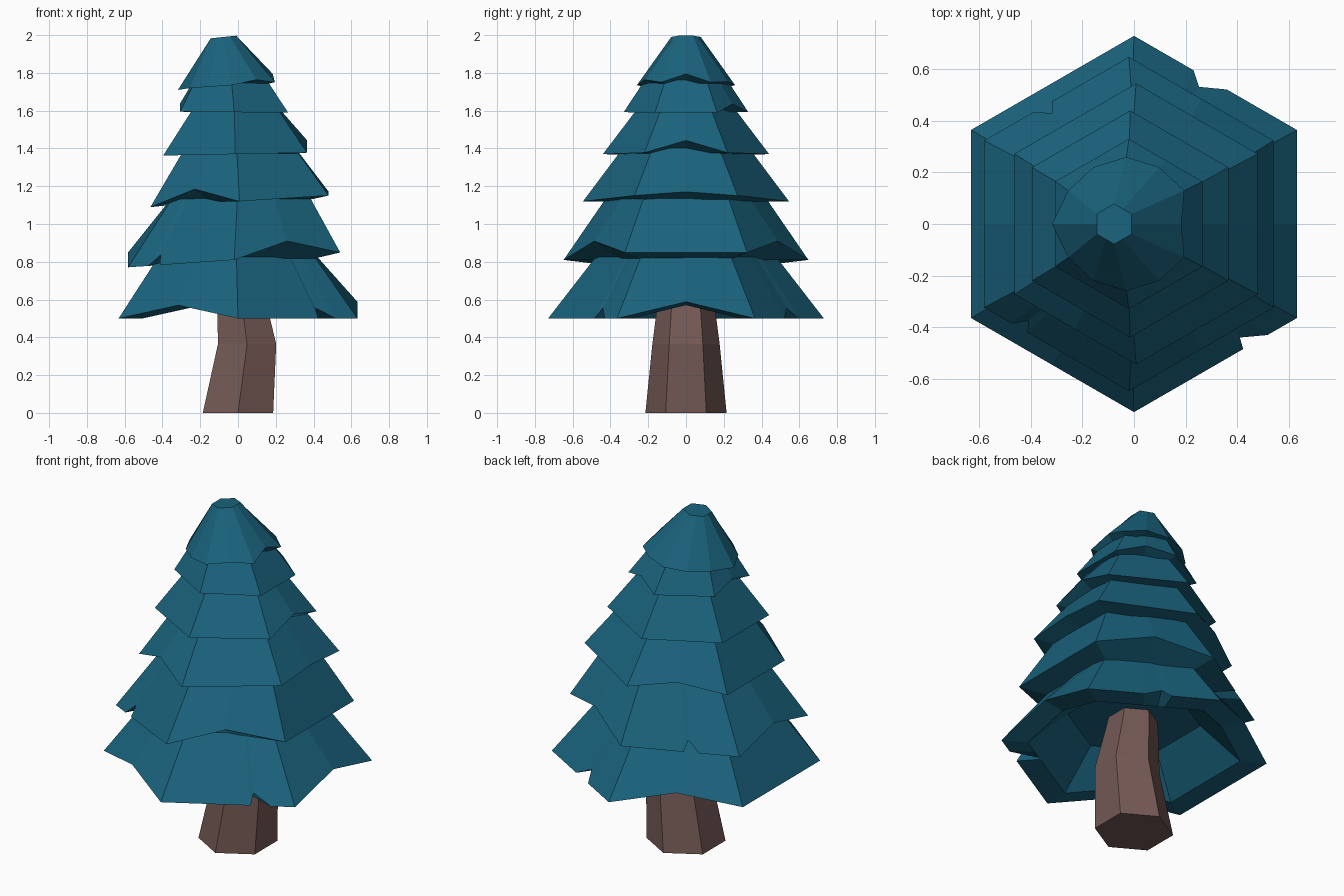
import bpy, bmesh
from math import sin, cos, radians
from mathutils import Vector

if "Cube" in bpy.data.objects:
    bpy.data.objects.remove(bpy.data.objects["Cube"])


def material(name, rgb):
    m = bpy.data.materials.new(name)
    m.diffuse_color = (*rgb, 1)
    m.use_nodes = True
    m.node_tree.nodes["Principled BSDF"].inputs["Base Color"].default_value = m.diffuse_color
    return m


FOLIAGE = material("foliage_blue", (0.01, 0.125, 0.205))
BARK = material("bark_brown", (0.175, 0.10, 0.09))


def loft(name, rings, mat):
    """Skin equal-length rings in order and cap both ends, with flat faces."""
    bm = bmesh.new()
    vs = [[bm.verts.new(p) for p in ring] for ring in rings]
    n = len(vs[0])
    for a, b in zip(vs, vs[1:]):
        for i in range(n):
            j = (i + 1) % n
            bm.faces.new((a[i], a[j], b[j], b[i]))
    bm.faces.new(vs[0][::-1])
    bm.faces.new(vs[-1])
    bmesh.ops.recalc_face_normals(bm, faces=bm.faces)
    me = bpy.data.meshes.new(name)
    bm.to_mesh(me)
    bm.free()
    me.materials.append(mat)
    ob = bpy.data.objects.new(name, me)
    bpy.context.collection.objects.link(ob)
    return ob


def corner(k):
    a = radians(60 * k - 30)
    return Vector((cos(a), sin(a), 0))


def tier(name, base, top, tilt, lifts, notches={}, push=(1,) * 6, lip_size=0.7):
    """Hexagonal skirt; base/top = (centre x, radius, z), one lift per side,
    notches = {side: (start, tip, end)} along that side's rim."""
    (bx, br, bz), (tx, tr, tz) = base, top
    h = tz - bz
    outer, lip, inner, upper = [], [], [], []
    for k in range(6):
        cuts = notches.get(k, ())
        stops = {0.0, *cuts}
        if lifts[k] or push[k] != 1:
            stops.add(0.5)
        for t in sorted(stops):
            flat = corner(k).lerp(corner(k + 1), t)
            arch = 1 - abs(2 * t - 1)
            d = flat * (1 + (push[k] - 1) * arch)
            z = bz + lifts[k] * arch + tilt * br * d.x
            r = br
            if cuts and t == cuts[1]:      # notch tip slides up the wall
                r -= 0.05 * br / 0.7
                z += 0.055
            outer.append((bx + r * d.x, r * d.y, z))
            # level underside, then a hollow rising inside
            lz = bz + lifts[k] * arch * 0.8 * (lip_size > 0.7)
            lip.append((bx + br * flat.x * lip_size, br * flat.y * lip_size, lz))
            inner.append((bx + br * flat.x * 0.5, br * flat.y * 0.5, bz + h * 0.5))
            upper.append((tx + tr * flat.x, tr * flat.y, tz + tilt * 1.5 * tr * flat.x))
    return loft(name, [inner, lip, outer, upper], FOLIAGE)


# Trunk: six-sided with a bend
trunk = [(0, 0.215, 0), (0.048, 0.178, 0.365), (0.015, 0.145, 0.62), (0, 0.12, 0.8)]
loft("trunk", [[(x + r * corner(k).x, r * corner(k).y, z) for k in range(6)]
               for x, r, z in trunk], BARK)

# Foliage tiers, bottom to top; sides run anticlockwise from +x
tier("foliage_tier_1", (0, 0.73, 0.5), (-0.01, 0.42, 0.9), 0,
     (0.088, 0, 0.07, 0, 0.07, 0), {1: (0.43, 0.57, 0.635), 5: (0.67, 0.7, 0.82)},
     lip_size=0.8)
tier("foliage_tier_2", (-0.02, 0.648, 0.81), (0, 0.38, 1.2), 0.07,
     (0, 0.08, 0, 0.08, 0, 0.08), {2: (0.53, 0.57, 0.66), 4: (0.19, 0.25, 0.3)})
tier("foliage_tier_3", (0.008, 0.545, 1.12), (-0.01, 0.29, 1.46), 0.065,
     (0.02, 0, 0.05, 0, 0.08, 0))
tier("foliage_tier_4", (-0.015, 0.44, 1.37), (-0.02, 0.22, 1.66), 0.02,
     (0.065, 0, 0, 0, 0, 0))
tier("foliage_tier_5", (-0.02, 0.33, 1.592), (-0.04, 0.18, 1.82), -0.01,
     (0, 0.045, 0, 0.045, 0, 0))
tier("foliage_tip", (-0.03, 0.26, 1.735), (-0.077, 0.078, 1.99), 0.07,
     (0.045, 0.01, 0, -0.005, 0, 0.02), push=(0.95, 1.13, 1.13, 1.28, 1.13, 1.13))
